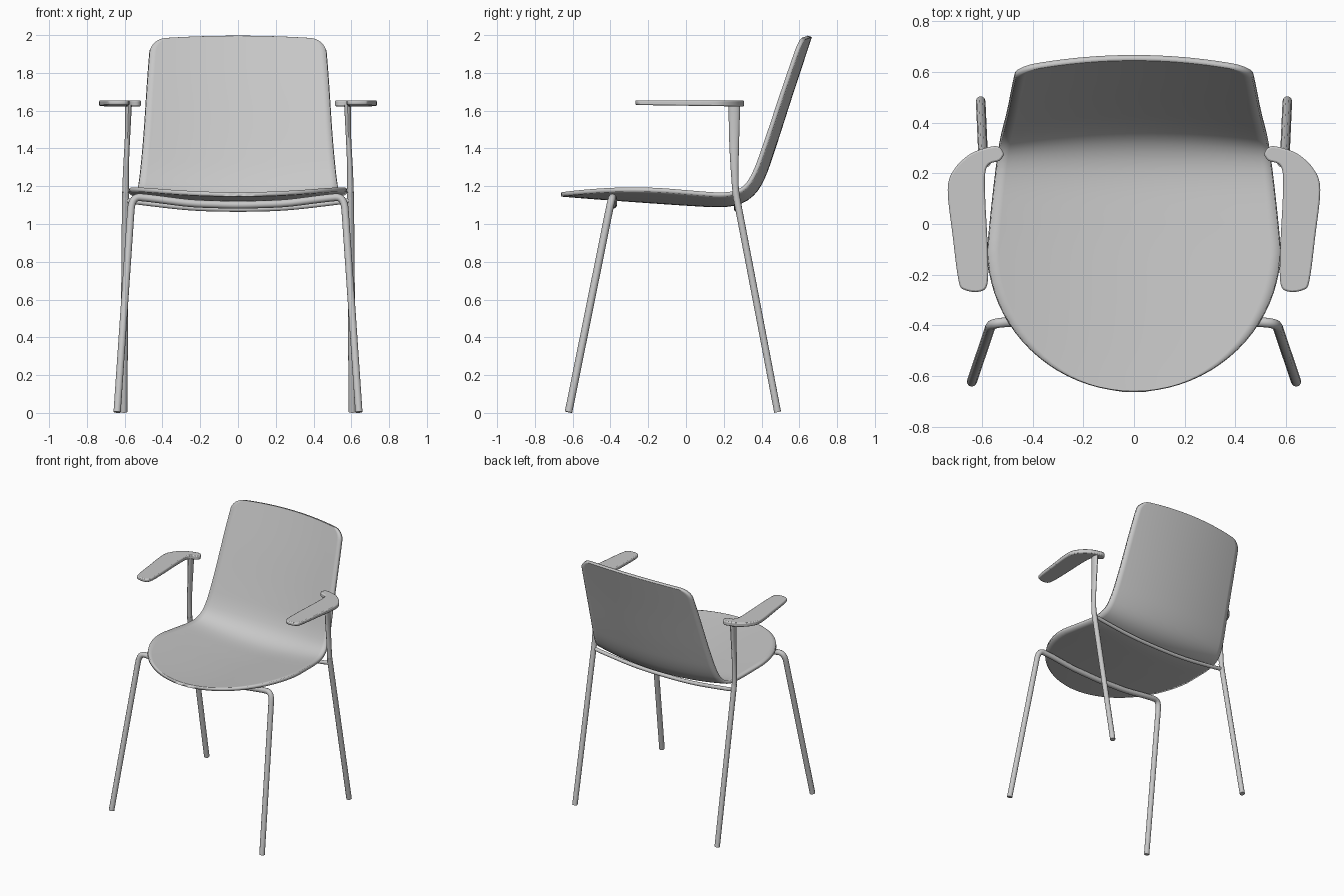
import bpy, bmesh, math
from mathutils import Vector

if "Cube" in bpy.data.objects:
    bpy.data.objects.remove(bpy.data.objects["Cube"])

grey = bpy.data.materials.new("light_grey")
grey.diffuse_color = (0.58, 0.58, 0.58, 1)
grey.use_nodes = True
grey.node_tree.nodes["Principled BSDF"].inputs["Base Color"].default_value = grey.diffuse_color


def finish(obj, angle=40):
    """Colour and smooth an object, keeping its sharp edges."""
    obj.data.materials.clear()
    obj.data.materials.append(grey)
    bpy.ops.object.select_all(action='DESELECT')
    obj.select_set(True)
    bpy.context.view_layer.objects.active = obj
    bpy.ops.object.shade_smooth_by_angle(angle=math.radians(angle))


def mesh_object(name, bm):
    bmesh.ops.recalc_face_normals(bm, faces=bm.faces)
    mesh = bpy.data.meshes.new(name)
    bm.to_mesh(mesh)
    bm.free()
    obj = bpy.data.objects.new(name, mesh)
    bpy.context.collection.objects.link(obj)
    return obj


def spline(points, steps):
    """Smooth curve through the points."""
    p = [Vector(q) for q in points]
    p = [2 * p[0] - p[1]] + p + [2 * p[-1] - p[-2]]
    out = []
    for i in range(1, len(p) - 2):
        a, b, c, d = p[i - 1:i + 3]
        for k in range(steps):
            t = k / steps
            out.append(0.5 * (2 * b + (c - a) * t + (2 * a - 5 * b + 4 * c - d) * t * t
                              + (3 * b - a - 3 * c + d) * t ** 3))
    return out + [p[-2]]


def fillet(points, radius):
    """Polyline with rounded corners."""
    p = [Vector(q) for q in points]
    out = [p[0]]
    for a, b, c in zip(p, p[1:], p[2:]):
        s = b + (a - b).normalized() * min(radius, (a - b).length / 2.1)
        e = b + (c - b).normalized() * min(radius, (c - b).length / 2.1)
        out += [s.lerp(b, t / 6).lerp(b.lerp(e, t / 6), t / 6) for t in range(7)]
    return out + [p[-1]]


def tube(name, points, radius):
    cu = bpy.data.curves.new(name, 'CURVE')
    cu.dimensions = '3D'
    cu.bevel_depth = radius
    cu.bevel_resolution = 3
    cu.use_fill_caps = True
    sp = cu.splines.new('POLY')
    sp.points.add(len(points) - 1)
    for pt, co in zip(sp.points, points):
        pt.co = (*co, 1)
    obj = bpy.data.objects.new(name, cu)
    bpy.context.collection.objects.link(obj)
    bpy.ops.object.select_all(action='DESELECT')
    obj.select_set(True)
    bpy.context.view_layer.objects.active = obj
    bpy.ops.object.convert(target='MESH')
    finish(bpy.context.object)


# Seat shell: side profile swept across a curved cross-section
profile = spline([(-0.66, 1.168), (-0.5, 1.155), (-0.25, 1.137), (0, 1.12), (0.18, 1.112),
                  (0.28, 1.128), (0.35, 1.175), (0.4, 1.26), (0.45, 1.4), (0.55, 1.71),
                  (0.645, 1.997)], 24)
lengths = [0]
for a, b in zip(profile, profile[1:]):
    lengths.append(lengths[-1] + (b - a).length)
total = lengths[-1]


def at(s):
    s = min(max(s, 0), total)
    i = 0
    while i < len(lengths) - 2 and lengths[i + 1] < s:
        i += 1
    f = (s - lengths[i]) / (lengths[i + 1] - lengths[i])
    return profile[i].lerp(profile[i + 1], f)


FRONT, CORNER = 0.56, 0.075


def half_width(s):
    if s < FRONT:                                   # rounded seat front
        return 0.575 * math.sqrt(max(0, 1 - ((FRONT - s) / FRONT) ** 2))
    t = (s - FRONT) / (total - FRONT)
    w = 0.575 - 0.115 * t - 0.012 * math.sin(math.pi * t) ** 2
    r = s - (total - CORNER)
    if r > 0:                                       # rounded top corners
        w -= CORNER * (1 - math.sqrt(max(0, 1 - (r / CORNER) ** 2)))
    return w


rows = [FRONT * (1 - math.cos(math.pi / 2 * i / 20)) for i in range(20)]
rows += [FRONT + (total - CORNER - FRONT) * i / 36 for i in range(36)]
rows += [total - CORNER + CORNER * math.sin(math.pi / 2 * i / 8) for i in range(9)]
COLS = 28
bm = bmesh.new()
grid = []
for s in rows:
    w, line = half_width(s), []
    for j in range(COLS + 1):
        x = w * (2 * j / COLS - 1)
        # the top edge is slightly crowned
        near_top = max(0, 1 - (total - s) / 0.35)
        q = s - 0.03 * near_top * (x / 0.45) ** 2
        p = at(q)
        tan = (at(q + 0.01) - at(q - 0.01)).normalized()
        up = Vector((-tan.y, tan.x))
        p = p + up * 0.058 * (x / 0.56) ** 2
        line.append(bm.verts.new((x, p.x, p.y)))
    grid.append(line)
for r0, r1 in zip(grid, grid[1:]):
    for j in range(COLS):
        bm.faces.new((r0[j], r0[j + 1], r1[j + 1], r1[j]))
bmesh.ops.remove_doubles(bm, verts=bm.verts, dist=0.0005)
shell = mesh_object("seat_shell", bm)
if shell.data.polygons[len(shell.data.polygons) // 3].normal.z < 0:
    shell.data.flip_normals()
solid = shell.modifiers.new("thickness", 'SOLIDIFY')
solid.thickness = 0.023
solid.offset = -1
finish(shell)

# Front frame: both legs and the bar under the seat in one bent tube
half = [(0.64, -0.622, 0.004), (0.562, -0.392, 1.145), (0.47, -0.385, 1.137), (0.25, -0.385, 1.108)]
tube("front_leg_frame", fillet(half + [(0, -0.385, 1.1)] + [(-x, y, z) for x, y, z in half[::-1]],
                               0.07), 0.02)

# Rear bar under the seat
tube("rear_crossbar", spline([(-0.59, 0.268, 1.125), (-0.5, 0.268, 1.112), (-0.25, 0.268, 1.085),
                              (0, 0.268, 1.078), (0.25, 0.268, 1.085), (0.5, 0.268, 1.112),
                              (0.59, 0.268, 1.125)], 5), 0.014)

for side, sx in (("left", -1), ("right", 1)):
    # Rear leg
    tube("rear_leg_" + side, [Vector((sx * 0.605, 0.485, 0.004)),
                              Vector((sx * 0.595, 0.262, 1.17))], 0.019)

    # Arm post, round at the leg and widening into a blade under the pad
    bm = bmesh.new()
    prev = None
    for x, y, z, rx, ry in ((0.595, 0.268, 1.13, 0.018, 0.018), (0.595, 0.261, 1.2, 0.017, 0.018),
                            (0.593, 0.257, 1.3, 0.015, 0.021), (0.588, 0.255, 1.4, 0.014, 0.025),
                            (0.583, 0.255, 1.5, 0.014, 0.028), (0.58, 0.256, 1.63, 0.018, 0.031)):
        ring = [bm.verts.new((sx * x + rx * math.cos(a), y + ry * math.sin(a), z))
                for a in (math.tau * k / 16 for k in range(16))]
        if prev:
            for k in range(16):
                bm.faces.new((prev[k], prev[k - 1], ring[k - 1], ring[k]))
        else:
            bm.faces.new(ring)
        prev = ring
    bm.faces.new(prev)
    finish(mesh_object("arm_post_" + side, bm))

    # Arm pad
    outline = spline([(0.512, 0.275), (0.53, 0.302), (0.565, 0.305), (0.645, 0.277), (0.71, 0.215),
                      (0.735, 0.135), (0.715, -0.05), (0.692, -0.225), (0.668, -0.26),
                      (0.61, -0.267), (0.578, -0.235), (0.577, -0.1), (0.587, 0.1), (0.587, 0.2),
                      (0.57, 0.237), (0.53, 0.25), (0.512, 0.275)], 4)[:-1]
    bm = bmesh.new()
    base = bm.faces.new([bm.verts.new((sx * p.x, p.y, 1.622 + 0.008 * (0.3 - p.y) / 0.57))
                         for p in outline])
    top = bmesh.ops.extrude_face_region(bm, geom=[base])["geom"]
    for v in top:
        if isinstance(v, bmesh.types.BMVert):
            v.co.z = 1.655
    pad = mesh_object("arm_pad_" + side, bm)
    bevel = pad.modifiers.new("soft_edge", 'BEVEL')
    bevel.width = 0.007
    bevel.segments = 2
    bevel.limit_method = 'ANGLE'
    bevel.angle_limit = math.radians(50)
    finish(pad)
